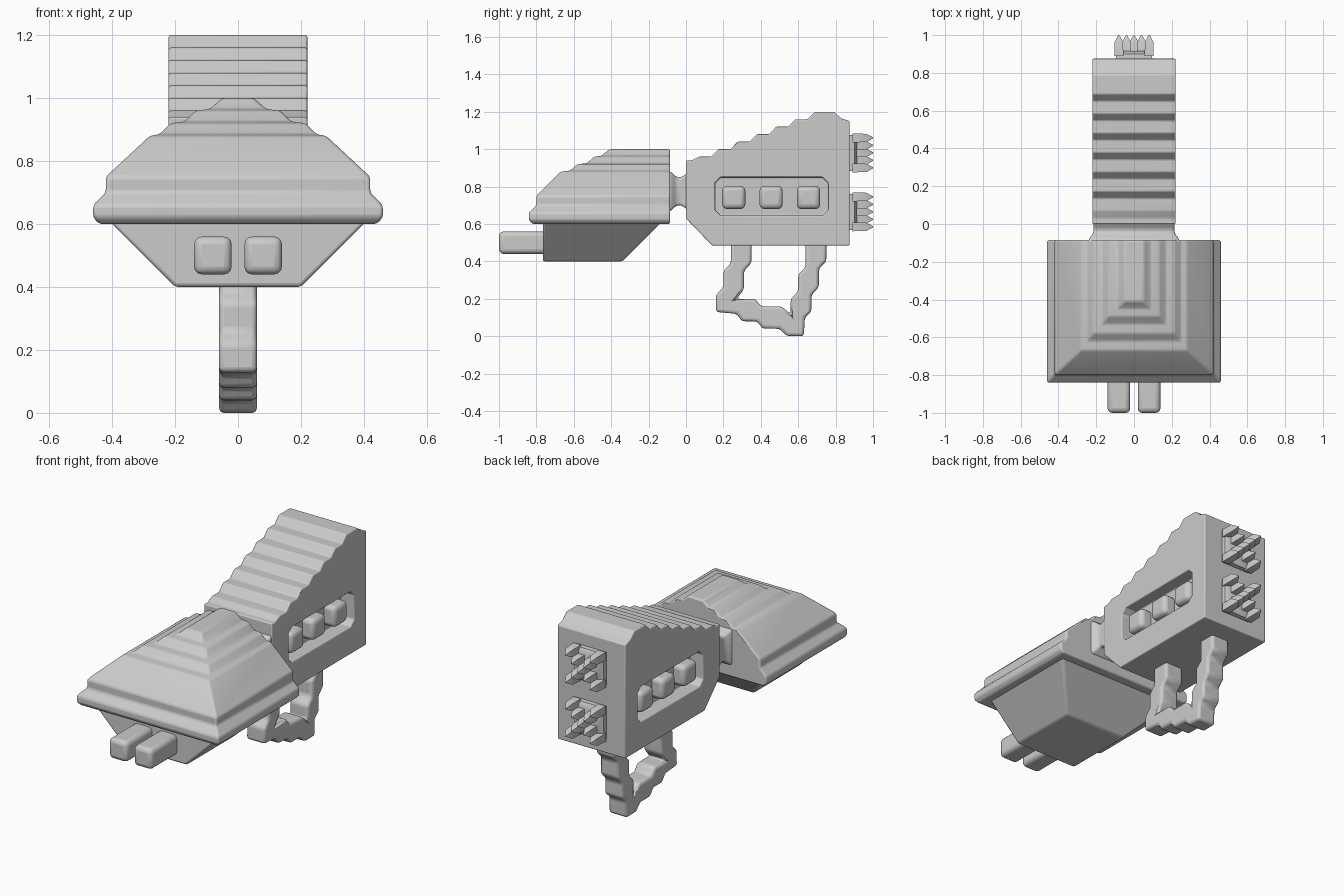
import bpy, bmesh, math
from mathutils import Vector

cube = bpy.data.objects.get("Cube")
if cube:
    bpy.data.objects.remove(cube, do_unlink=True)

grey = bpy.data.materials.new("plain grey")
grey.use_nodes = True
grey.diffuse_color = (0.6, 0.6, 0.6, 1)
grey.node_tree.nodes["Principled BSDF"].inputs["Base Color"].default_value = (0.6, 0.6, 0.6, 1)


def add_loft(bm, rings):
    """Skin a list of point rings and close both ends."""
    loops = [[bm.verts.new(p) for p in ring] for ring in rings]
    for a, b in zip(loops, loops[1:]):
        n = len(a)
        for i in range(n):
            bm.faces.new((a[i], a[(i + 1) % n], b[(i + 1) % n], b[i]))
    bm.faces.new(loops[0])
    bm.faces.new(loops[-1])


def make(name, bm):
    bmesh.ops.recalc_face_normals(bm, faces=bm.faces)
    mesh = bpy.data.meshes.new(name)
    bm.to_mesh(mesh)
    bm.free()
    ob = bpy.data.objects.new(name, mesh)
    bpy.context.collection.objects.link(ob)
    mesh.materials.append(grey)
    return ob


def loft(name, rings):
    bm = bmesh.new()
    add_loft(bm, rings)
    return make(name, bm)


def extrude(name, outline, x0, x1):
    """Push a (y, z) outline along x."""
    return loft(name, [[(x, y, z) for y, z in outline] for x in (x0, x1)])


def flat_ring(hx, y0, y1, z):
    return [(-hx, y0, z), (hx, y0, z), (hx, y1, z), (-hx, y1, z)]


def upright_ring(cx, cz, hx, hz, y):
    return [(cx - hx, y, cz - hz), (cx + hx, y, cz - hz),
            (cx + hx, y, cz + hz), (cx - hx, y, cz + hz)]


def soften(ob, width, segments=3):
    if width:
        bev = ob.modifiers.new("rounded_edges", 'BEVEL')
        bev.width = width
        bev.segments = segments
        bev.limit_method = 'ANGLE'
        bev.angle_limit = math.radians(25)
    bpy.ops.object.select_all(action='DESELECT')
    ob.select_set(True)
    bpy.context.view_layer.objects.active = ob
    bpy.ops.object.shade_smooth_by_angle(angle=math.radians(40))


# Rear body: stepped wedge outline
outline = [(0, 0.63), (0.14, 0.485), (0.875, 0.485), (0.875, 1.15), (0.83, 1.165), (0.79, 1.2)]
for i in reversed(range(7)):
    y, z = 0.07 + 0.103 * i, 0.96 + 0.04 * i
    if i < 6:
        outline.append((y + 0.065, z))
    outline.append((y, z))
outline += [(0.03, 0.94), (0, 0.94)]
body = extrude("rear_body", outline, -0.22, 0.22)

# Side windows cut into the body
for side in (-1, 1):
    y0, y1, z0, z1, c = 0.155, 0.76, 0.645, 0.85, 0.03
    window = [(y0 + c, z0), (y1 - c, z0), (y1, z0 + c), (y1, z1 - c),
              (y1 - c, z1), (y0 + c, z1), (y0, z1 - c), (y0, z0 + c)]
    cutter = extrude("window_cutter", window, side * 0.14, side * 0.3)
    cutter.hide_render = True
    cut = body.modifiers.new("window", 'BOOLEAN')
    cut.operation = 'DIFFERENCE'
    cut.solver = 'EXACT'
    cut.object = cutter
    bpy.context.view_layer.objects.active = body
    bpy.ops.object.modifier_apply(modifier=cut.name)
    bpy.data.objects.remove(cutter, do_unlink=True)
soften(body, 0.018)

# Blocks sitting in the windows
for side, label in ((-1, "right"), (1, "left")):
    for i in range(3):
        cy = 0.255 + 0.2 * i
        square = [(cy - 0.062, 0.68), (cy + 0.062, 0.68), (cy + 0.062, 0.804), (cy - 0.062, 0.804)]
        soften(extrude(f"{label}_window_block_{i + 1}", square, side * 0.12, side * 0.212), 0.026)

# Front hood: terraced pyramid with an upright back
hood = [(0.44, -0.82, 0.6), (0.46, -0.84, 0.62), (0.46, -0.84, 0.66), (0.42, -0.8, 0.7),
        (0.42, -0.8, 0.75), (0.28, -0.67, 0.88), (0.25, -0.62, 0.885), (0.215, -0.58, 0.92),
        (0.17, -0.53, 0.925), (0.135, -0.49, 0.96), (0.09, -0.45, 0.965), (0.05, -0.41, 1.0)]
soften(loft("front_hood", [flat_ring(hx, y, -0.085, z) for hx, y, z in hood]), 0.012)

# Tapered tray below the hood
soften(loft("lower_tray", [flat_ring(0.2, -0.765, -0.34, 0.4),
                           flat_ring(0.42, -0.765, -0.12, 0.62)]), 0.012)

# Pair of square barrels
for side, label in ((-1, "right"), (1, "left")):
    soften(loft(f"{label}_barrel", [upright_ring(side * 0.08, 0.5, 0.06, 0.06, y)
                                    for y in (-1.0, -0.72)]), 0.025)

# Pinched neck between hood and body
neck = [(-0.12, 0.245, 0.11), (-0.08, 0.24, 0.105), (-0.05, 0.215, 0.075),
        (-0.025, 0.215, 0.075), (0.01, 0.215, 0.1), (0.05, 0.215, 0.1)]
soften(loft("neck", [upright_ring(0, 0.775, hx, hz, y) for y, hx, hz in neck]), 0.012)

# Loop handle under the body: outer edge, then inner edge back
outer = [(0.24, 0.52), (0.24, 0.39), (0.2, 0.35), (0.2, 0.26), (0.16, 0.22), (0.16, 0.13),
         (0.27, 0.12), (0.3, 0.08), (0.38, 0.08), (0.41, 0.04), (0.5, 0.04), (0.54, 0.0),
         (0.63, 0.0), (0.635, 0.1), (0.67, 0.13), (0.67, 0.22), (0.71, 0.26), (0.71, 0.36),
         (0.75, 0.4), (0.75, 0.52)]
inner = [(0.64, 0.52), (0.64, 0.37), (0.6, 0.33), (0.6, 0.24), (0.56, 0.2), (0.56, 0.12),
         (0.51, 0.16), (0.4, 0.16), (0.37, 0.2), (0.27, 0.2), (0.31, 0.25), (0.31, 0.35),
         (0.35, 0.39), (0.35, 0.52)]
soften(extrude("handle", outer + inner, -0.06, 0.06), 0.016)

# Two crossed clusters of spikes on the back
for label, cz in (("lower", 0.665), ("upper", 0.98)):
    bm = bmesh.new()
    add_loft(bm, [upright_ring(0, cz, 0.098, 0.098, 0.86),
                  upright_ring(0, cz, 0.095, 0.095, 0.9),
                  upright_ring(0, cz, 0.07, 0.07, 0.915)])
    for i in range(-2, 3):
        for j in {i, -i}:
            add_loft(bm, [upright_ring(0.04 * i, cz + 0.04 * j, h, h, y)
                          for h, y in ((0.024, 0.89), (0.022, 0.965), (0.003, 1.0))])
    soften(make(f"{label}_spikes", bm), 0)
